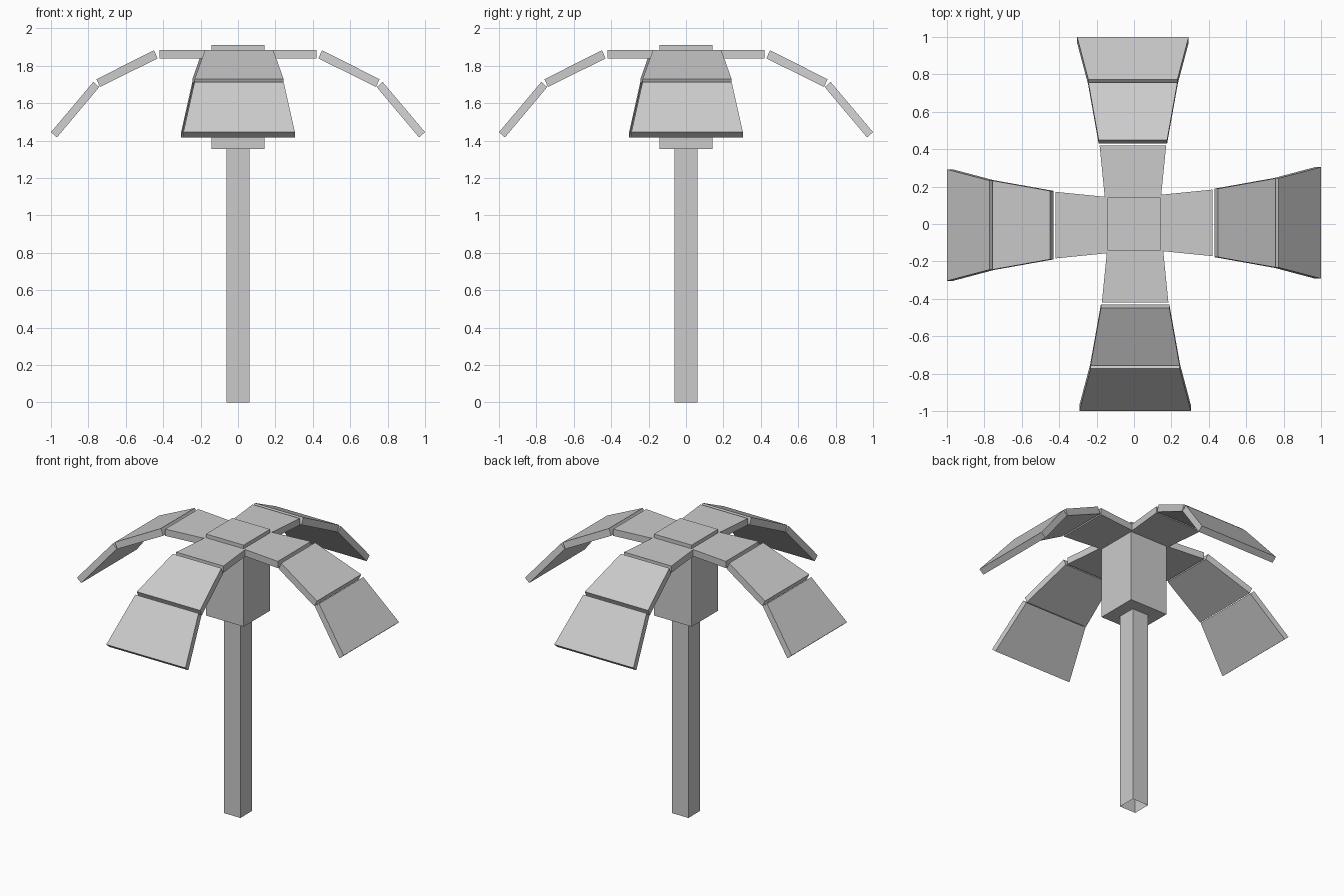
import bpy, bmesh, math
from mathutils import Matrix

if "Cube" in bpy.data.objects:
    bpy.data.objects.remove(bpy.data.objects["Cube"])


def make_object(name, bm):
    bmesh.ops.recalc_face_normals(bm, faces=bm.faces)
    mesh = bpy.data.meshes.new(name)
    bm.to_mesh(mesh)
    bm.free()
    obj = bpy.data.objects.new(name, mesh)
    bpy.context.collection.objects.link(obj)
    return obj


def square_post(name, half, z0, z1, capped=True):
    bm = bmesh.new()
    bmesh.ops.create_cube(bm, size=1)
    bmesh.ops.scale(bm, vec=(2 * half, 2 * half, z1 - z0), verts=bm.verts)
    bmesh.ops.translate(bm, vec=(0, 0, (z0 + z1) / 2), verts=bm.verts)
    obj_faces = [f for f in bm.faces if abs(f.normal.z) > 0.5]
    if not capped:
        bmesh.ops.delete(bm, geom=obj_faces, context='FACES_ONLY')
    return make_object(name, bm)


def leaf_panel(name, profile, w_in, w_out, angle):
    # profile: inner top, outer top, outer bottom, inner bottom as (x, z)
    bm = bmesh.new()
    rings = []
    for side in (-1, 1):
        widths = (w_in, w_out, w_out, w_in)
        rings.append([bm.verts.new((x, side * w + 0.006, z))
                      for (x, z), w in zip(profile, widths)])
    bm.faces.new(rings[0])
    bm.faces.new(rings[1][::-1])
    for i in range(4):
        j = (i + 1) % 4
        bm.faces.new((rings[0][i], rings[1][i], rings[1][j], rings[0][j]))
    bm.transform(Matrix.Rotation(angle, 4, 'Z'))
    return make_object(name, bm)


# Trunk (open tube) and crown block
square_post("trunk", 0.061, 0.0, 1.355, capped=False)
square_post("crown_block", 0.142, 1.355, 1.91)

# Three drooping leaf panels, repeated on four sides
panels = [
    ("inner", [(0.142, 1.885), (0.42, 1.885), (0.42, 1.839), (0.142, 1.839)], 0.15, 0.178),
    ("middle", [(0.449, 1.883), (0.757, 1.728), (0.738, 1.687), (0.430, 1.839)], 0.183, 0.238),
    ("outer", [(0.773, 1.714), (1.0, 1.445), (0.968, 1.417), (0.742, 1.686)], 0.238, 0.298),
]
for k, side in enumerate(("right", "back", "left", "front")):
    for part, profile, w_in, w_out in panels:
        leaf_panel(f"{side}_leaf_{part}", profile, w_in, w_out, k * math.pi / 2)
